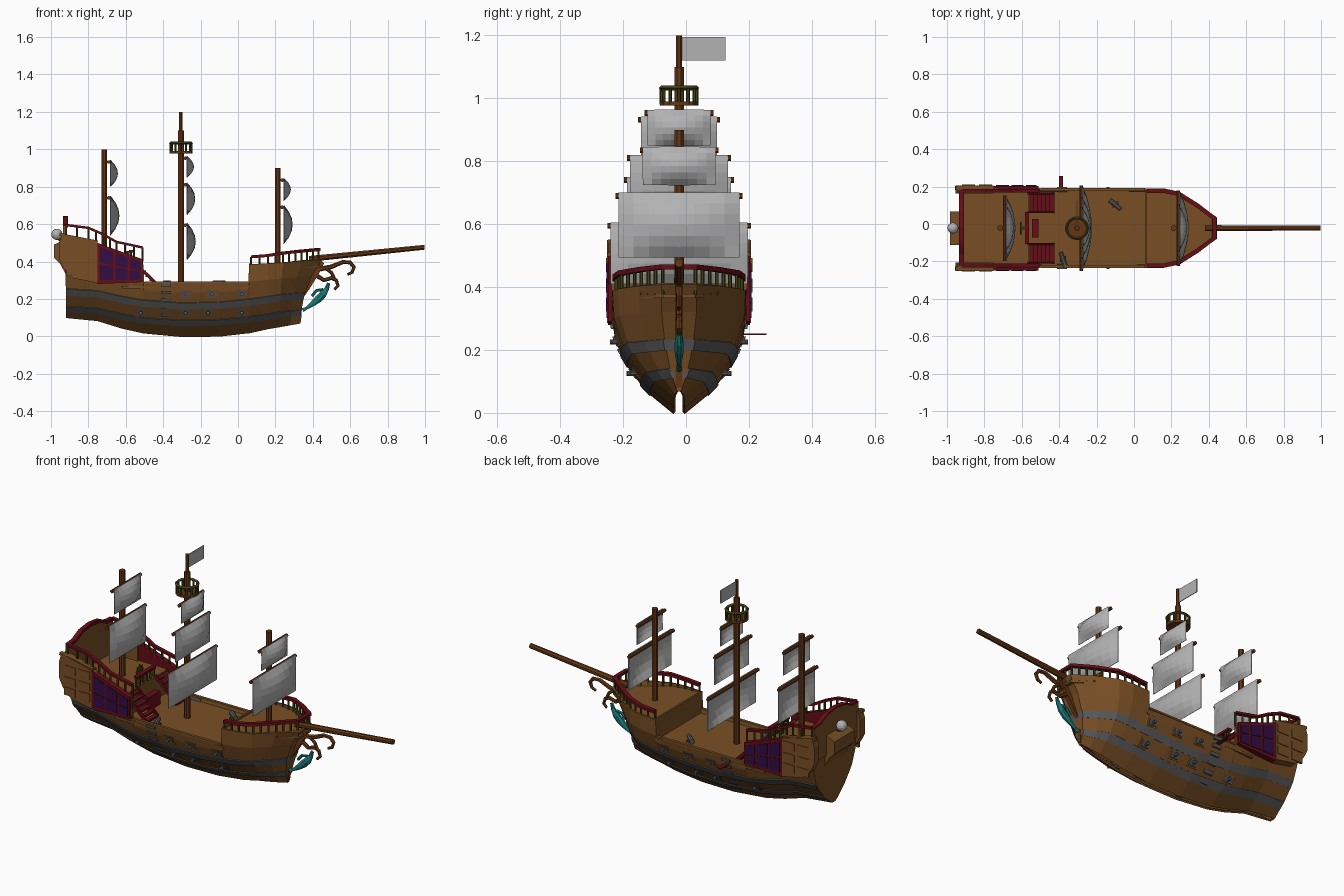
import bpy, bmesh, math
from mathutils import Vector, Matrix

if "Cube" in bpy.data.objects:
    bpy.data.objects.remove(bpy.data.objects["Cube"])

CY = -0.022  # ship centreline in y

def material(name, rgb):
    m = bpy.data.materials.new(name)
    m.diffuse_color = (*rgb, 1)
    m.use_nodes = True
    m.node_tree.nodes["Principled BSDF"].inputs["Base Color"].default_value = m.diffuse_color
    return m

WOOD = material("hull wood", (0.19, 0.078, 0.018))
SPAR = material("spar wood", (0.13, 0.036, 0.007))
RED = material("dark red", (0.13, 0.004, 0.008))
PURPLE = material("window purple", (0.032, 0.004, 0.055))
IRON = material("iron grey", (0.10, 0.10, 0.105))
OLIVE = material("olive", (0.06, 0.055, 0.008))
TEAL = material("teal", (0.012, 0.19, 0.19))
CLOTH = material("sail cloth", (0.45, 0.45, 0.45))

def finish(name, bm, mat, solid=0):
    bmesh.ops.recalc_face_normals(bm, faces=bm.faces)
    me = bpy.data.meshes.new(name)
    bm.to_mesh(me)
    bm.free()
    me.materials.append(mat)
    ob = bpy.data.objects.new(name, me)
    bpy.context.collection.objects.link(ob)
    ob.location.y = CY
    if solid:
        mod = ob.modifiers.new("thickness", 'SOLIDIFY')
        mod.thickness, mod.offset = solid, 0
    return ob

def prism(name, pts, axis, a, b, mat):
    """Extrude a 2D outline along x, y or z from a to b."""
    place = {'x': lambda p, d: (d, p[0], p[1]), 'y': lambda p, d: (p[0], d, p[1]),
             'z': lambda p, d: (p[0], p[1], d)}[axis]
    bm = bmesh.new()
    lo, hi = [[bm.verts.new(place(p, d)) for p in pts] for d in (a, b)]
    bm.faces.new(lo)
    bm.faces.new(hi)
    for i in range(len(pts)):
        j = (i + 1) % len(pts)
        bm.faces.new((lo[i], lo[j], hi[j], hi[i]))
    return finish(name, bm, mat)

def box(name, x, y, z, mat):
    return prism(name, [(x[0], y[0]), (x[1], y[0]), (x[1], y[1]), (x[0], y[1])], 'z', z[0], z[1], mat)

def tube(name, pts, r, mat, n=8, sa=1.0):
    """Sweep an n-gon along a path; r is one radius or one per point."""
    pts = [Vector(p) for p in pts]
    rs = r if isinstance(r, (list, tuple)) else [r] * len(pts)
    flat = max(p.y for p in pts) - min(p.y for p in pts) < 1e-4
    bm, rings = bmesh.new(), []
    for i, p in enumerate(pts):
        t = (pts[min(i + 1, len(pts) - 1)] - pts[max(i - 1, 0)]).normalized()
        a = Vector((0, 1, 0)) if flat else Vector((0, 0, 1)).cross(t).normalized()
        b = t.cross(a).normalized()
        ang = [math.tau * (k + 0.5) / n for k in range(n)]
        rings.append([bm.verts.new(p + a * math.cos(q) * rs[i] * sa + b * math.sin(q) * rs[i]) for q in ang])
    for u, v in zip(rings, rings[1:]):
        for k in range(n):
            bm.faces.new((u[k], u[(k + 1) % n], v[(k + 1) % n], v[k]))
    bm.faces.new(rings[0])
    bm.faces.new(rings[-1])
    return finish(name, bm, mat)

def posts(name, items, r, mat):
    bm = bmesh.new()
    for x, y, z0, z1 in items:
        bmesh.ops.create_cone(bm, cap_ends=True, segments=6, radius1=r, radius2=r, depth=z1 - z0,
                              matrix=Matrix.Translation((x, y, (z0 + z1) / 2)))
    return finish(name, bm, mat)

def along(pts, step):
    out = []
    for p, q in zip(pts, pts[1:]):
        p, q = Vector(p), Vector(q)
        n = max(1, round((q - p).length / step))
        out += [p.lerp(q, i / n) for i in range(n)]
    return out + [Vector(pts[-1])]

def lerp(x, xs, ys):
    for i in range(len(xs) - 1):
        if x <= xs[i + 1]:
            t = max(0, (x - xs[i]) / (xs[i + 1] - xs[i]))
            return ys[i] + t * (ys[i + 1] - ys[i])
    return ys[-1]

# Hull stations: keel x, top x, keel z, upper band z, top z, half beam
ST = [(-.915, -.93, .10, .22, .53, .203), (-.75, -.75, .085, .21, .50, .207),
      (-.62, -.62, .045, .18, .44, .209), (-.508, -.508, .02, .16, .41, .209),
      (-.502, -.502, .019, .16, .29, .209), (-.3, -.3, 0, .145, .29, .208),
      (-.1, -.1, .002, .15, .29, .208), (.055, .055, .02, .165, .29, .208),
      (.06, .06, .02, .165, .385, .208), (.16, .16, .042, .18, .39, .207),
      (.22, .24, .052, .19, .395, .19), (.28, .34, .062, .195, .405, .125),
      (.33, .44, .07, .2, .41, .055)]
XK = [s[0] for s in ST]

def fullness(z, keel):
    return lerp((z - keel) / .29, [0, .2, .31, .5, .62, .8, 1], [.07, .41, .56, .75, .85, .95, 1])

def half(x, z):
    return lerp(x, XK, [s[5] for s in ST]) * fullness(z, lerp(x, XK, [s[2] for s in ST]))

def levels(s):
    k, u, t = s[2], s[3], s[4]
    low = u - .088
    return [k, low, low + .03, u, u + .035, u + .035 + (t - u - .035) * .5, t]

def hull_point(s, z, side, out=0):
    g = ((z - s[2]) / (s[4] - s[2])) ** 2
    return (s[0] + (s[1] - s[0]) * g, side * (s[5] * fullness(z, s[2]) + out), z)

# Hull shell, open slot along the keel, closed at bow and stern
bm = bmesh.new()
shell = {sd: [[bm.verts.new(hull_point(s, z, sd)) for z in levels(s)] for s in ST] for sd in (-1, 1)}
for cols in shell.values():
    for a, b in zip(cols, cols[1:]):
        for k in range(6):
            bm.faces.new((a[k], b[k], b[k + 1], a[k + 1]))
for e in (0, -1):
    l, r = shell[-1][e], shell[1][e]
    for k in range(6):
        bm.faces.new((l[k], r[k], r[k + 1], l[k + 1]))
finish("hull", bm, WOOD, .01)

# Iron bands around the hull
for name, i in (("lower_band", 1), ("upper_band", 3)):
    bm = bmesh.new()
    path = [(s, -1) for s in ST] + [(s, 1) for s in reversed(ST)]
    cols = [[bm.verts.new(hull_point(s, levels(s)[k], sd, .005)) for k in (i, i + 1)] for s, sd in path]
    for a, b in zip(cols, cols[1:]):
        bm.faces.new((a[0], b[0], b[1], a[1]))
    finish(name, bm, IRON, .01)

# Decks and bulkheads
def deck(name, x0, x1, z):
    row = [(s[1], s[5] - .004) for s in ST if x0 <= s[1] <= x1]
    prism(name, row + [(x, -y) for x, y in reversed(row)], 'z', z - .012, z, WOOD)

deck("main_deck", -.63, .061, .268)
deck("forecastle_deck", .058, .45, .378)
box("poop_deck", (-.925, -.565), (-.203, .203), (.388, .40), WOOD)
box("poop_bulkhead", (-.575, -.565), (-.203, .203), (.26, .40), WOOD)
box("forecastle_bulkhead", (.058, .068), (-.204, .204), (.26, .388), WOOD)

# Stern board, counter and lamp
arch = [(-.2, .59), (-.14, .595), (-.08, .625), (0, .635), (.08, .625), (.14, .595), (.2, .59)]
prism("stern_board", [(-.2, .4)] + arch + [(.2, .4)], 'x', -.935, -.915, WOOD)
tube("stern_rail", [(-.922, y, z) for y, z in arch], .012, RED, 4, 1.5)
prism("stern_counter", [(-.985, .49), (-.985, .42), (-.95, .385), (-.92, .33), (-.92, .52)], 'y', -.09, .09, WOOD)
tube("lamp_bracket", [(-.93, 0, .5), (-.97, 0, .53)], .008, SPAR, 6)
bm = bmesh.new()
bmesh.ops.create_uvsphere(bm, u_segments=12, v_segments=8, radius=.03, matrix=Matrix.Translation((-.968, 0, .545)))
finish("stern_lamp", bm, CLOTH)

port_spots = [(x, .225) for x in (.02, -.14, -.28)] + [(x, .125) for x in (.02, -.16, -.28, -.52)]

def side_plate(name, x, z, w, h, out, s, mat):
    """Plate following the slope of the hull side."""
    lo, hi = half(x, z - h), half(x, z + h)
    prism(name, [(s * (lo - .01), z - h), (s * (lo + out), z - h), (s * (hi + out), z + h),
                 (s * (hi - .01), z + h)], 'x', x - w, x + w, mat)

for s, tag in ((-1, "front"), (1, "back")):
    # Quarter gallery with raised panels
    prism("gallery_" + tag, [(-.955, .50), (-.94, .55), (-.75, .505), (-.75, .285), (-.88, .31), (-.93, .36), (-.955, .41)],
          'y', s * .185, s * .229, WOOD)
    for x in (-.885, -.795):
        for z in (.47, .405, .345):
            box("gallery_panel", (x - .035, x + .035), (s * .22, s * .233), (z - .022, z + .022), WOOD)
    tube("gallery_sill_" + tag, [(-.955, s * .215, .545), (-.75, s * .215, .505)], .01, WOOD, 4, 1.5)
    # Cabin side: red frame, purple windows
    prism("cabin_frame_" + tag, [(-.75, .28), (-.75, .498), (-.51, .412), (-.51, .29)], 'y', s * .195, s * .226, RED)
    top = lambda x: .498 - (x + .75) * .358 - .018
    for x0, x1 in ((-.737, -.668), (-.656, -.59), (-.578, -.522)):
        for f0, f1 in ((0, .47), (.53, 1)):
            z = lambda x, f: .302 + (top(x) - .302) * f
            prism("cabin_window", [(x0, z(x0, f0)), (x1, z(x1, f0)), (x1, z(x1, f1)), (x0, z(x0, f1))],
                  'y', s * .222, s * .230, PURPLE)
    # Poop railing
    rail = [(-.92, s * .2, .595), (-.80, s * .2, .58), (-.72, s * .2, .545), (-.65, s * .2, .505), (-.51, s * .2, .475)]
    tube("poop_rail_" + tag, rail, .009, RED, 4, 1.6)
    posts("poop_balusters_" + tag, [(p.x, p.y, lerp(p.x, XK, [q[4] for q in ST]) - .01, p.z)
                                    for p in along(rail, .05)], .006, OLIVE)
    # Waist rail
    tube("waist_rail_" + tag, [(x, s * .206, .288) for x in (-.5, .06)], .007, WOOD, 4, 1.6)
    # Stairs to the poop deck
    for i in range(6):
        x, z = -.56 + i * .022, .395 - i * .022
        box("stair_step", (x, x + .024), (s * .085, s * .185), (z - .012, z), RED)
    for y in (.085, .185):
        tube("stair_stringer", [(-.565, s * y, .405), (-.43, s * y, .275)], .012, RED, 4, .6)
    # Gun ports with barrels, boarding rungs
    for x, z in port_spots:
        side_plate("port_frame", x, z, .034, .021, .007, s, WOOD)
        side_plate("port_opening", x, z, .024, .014, .010, s, IRON)
        y = half(x, z)
        tube("port_gun", [(x, s * (y - .02), z), (x, s * (y + .025), z)], .009, IRON)
    for i in range(6):
        side_plate("boarding_rung", -.385, .075 + i * .04, .027, .008, .014, s, IRON)

# Poop front railing, helm
tube("helm_rail", [(-.572, -.085, .455), (-.572, .085, .455)], .01, RED, 4, 1.6)
posts("helm_balusters", [(-.572, -.08 + i * .032, .395, .455) for i in range(6)], .006, OLIVE)
box("helm_stand", (-.545, -.51), (-.05, .05), (.27, .345), RED)
bpy.ops.mesh.primitive_torus_add(major_segments=12, minor_segments=5, major_radius=.026, minor_radius=.004,
                                 location=(-.605, CY, .455), rotation=(0, math.pi / 2, 0))
wheel = bpy.context.object
wheel.name = "helm_wheel"
wheel.data.materials.append(OLIVE)
for k in range(4):
    dy, dz = .036 * math.cos(k * math.pi / 4 + .01), .036 * math.sin(k * math.pi / 4 + .01)
    tube("helm_spoke", [(-.605, -dy, .455 - dz), (-.605, dy, .455 + dz)], .003, OLIVE, 5)
posts("helm_post", [(-.59, 0, .4, .455)], .01, OLIVE)

# Forecastle railing running round the bow
edge = [(.07, .2, .425), (.16, .2, .432), (.24, .183, .445), (.34, .12, .456), (.43, .052, .464)]
edge += [(x, -y, z) for x, y, z in reversed(edge)]
tube("forecastle_rail", edge, .011, RED, 4, 1.5)
posts("forecastle_balusters", [(p.x, p.y, .375, p.z) for p in along(edge, .045)], .006, OLIVE)

# Bowsprit, stem, scrolls and figurehead
tube("bowsprit", [(.38, 0, .414), (.997, 0, .476)], [.017, .014], SPAR)
prism("stem", [(.325, .08), (.337, .08), (.345, .2), (.38, .25), (.43, .33), (.46, .39), (.44, .41), (.36, .3), (.32, .2)],
      'y', -.011, .011, SPAR)
tube("upper_scroll", [(.44, 0, .36), (.50, 0, .372), (.56, 0, .397), (.60, 0, .395), (.62, 0, .37), (.61, 0, .342),
                      (.585, 0, .33)], [.013, .012, .011, .011, .01, .009, .007], SPAR, 6)
tube("lower_scroll", [(.42, 0, .325), (.46, 0, .30), (.50, 0, .312), (.525, 0, .30), (.535, 0, .27), (.515, 0, .25)],
     [.012, .011, .011, .01, .009, .007], SPAR, 6)
tube("scroll_brace", [(.46, 0, .37), (.50, 0, .34), (.515, 0, .31)], .009, SPAR, 6)
tube("figurehead_body", [(.345, 0, .14), (.365, 0, .15), (.40, 0, .175), (.43, 0, .20), (.455, 0, .225), (.475, 0, .255),
                         (.485, 0, .285)], [.012, .008, .016, .022, .021, .013, .009], TEAL, 8, .7)
tube("figurehead_arm", [(.455, 0, .25), (.42, 0, .245), (.395, 0, .215)], .008, TEAL, 6)

# Masts with yards and billowing sails: x, base, top, [(sail bottom, sail top, half width)]
def sail(name, x, z0, z1, w, bulge):
    bm, n, m = bmesh.new(), 8, 6
    g = []
    for i in range(n + 1):
        u = 2 * i / n - 1
        g.append([bm.verts.new((x + bulge * (1 - u * u) * (1 - (2 * j / m - 1) ** 2), u * w, z0 + (z1 - z0) * j / m))
                  for j in range(m + 1)])
    for i in range(n):
        for j in range(m):
            bm.faces.new((g[i][j], g[i + 1][j], g[i + 1][j + 1], g[i][j + 1]))
    finish(name, bm, CLOTH, .004)

MASTS = [("fore", .212, .37, .9, [(.725, .845, .115), (.495, .70, .192)]),
         ("main", -.305, .26, 1.1, [(.85, .963, .10), (.65, .82, .155), (.41, .605, .218)]),
         ("mizzen", -.715, .39, 1.0, [(.80, .942, .12), (.54, .75, .165)])]
for name, x, z0, z1, sails in MASTS:
    tube(name + "_mast", [(x, 0, z0), (x, 0, z1)], .0165, SPAR)
    for i, (b, t, w) in enumerate(sails):
        tube(f"{name}_yard_{i}", [(x + .024, -w - .01, t - .01), (x + .024, w + .01, t - .01)], .01, SPAR)
        sail(f"{name}_sail_{i}", x + .032, b, t, w, .022 + .12 * (t - b))

# Main topmast, flag and crow's nest
tube("main_topmast", [(-.305, 0, 1.09), (-.305, 0, 1.2)], .010, SPAR)
box("flag", (-.307, -.303), (.008, .147), (1.12, 1.195), CLOTH)
posts("nest_balusters", [(-.305 + .056 * math.cos(k * math.tau / 12), .056 * math.sin(k * math.tau / 12), .98, 1.035)
                         for k in range(12)], .006, OLIVE)
disc = [(-.305 + .061 * math.cos(k * math.tau / 16), .061 * math.sin(k * math.tau / 16)) for k in range(16)]
prism("nest_floor", disc, 'z', .977, .990, SPAR)
bpy.ops.mesh.primitive_torus_add(major_segments=16, minor_segments=4, major_radius=.056, minor_radius=.008,
                                 location=(-.305, CY, 1.033))
bpy.context.object.name = "nest_rim"
bpy.context.object.data.materials.append(OLIVE)

# Deck guns and boarding plank
for x, y, a in ((-.10, .125, -.7), (-.38, -.165, 1.9)):
    dx, dy = .038 * math.cos(a), .038 * math.sin(a)
    tube("deck_gun", [(x - dx, y - dy, .285), (x + dx, y + dy, .288)], [.015, .011], IRON)
    box("gun_carriage", (x - .016, x + .016), (y - .016, y + .016), (.266, .278), SPAR)
box("boarding_plank", (-.40, -.38), (.17, .278), (.247, .253), RED)
